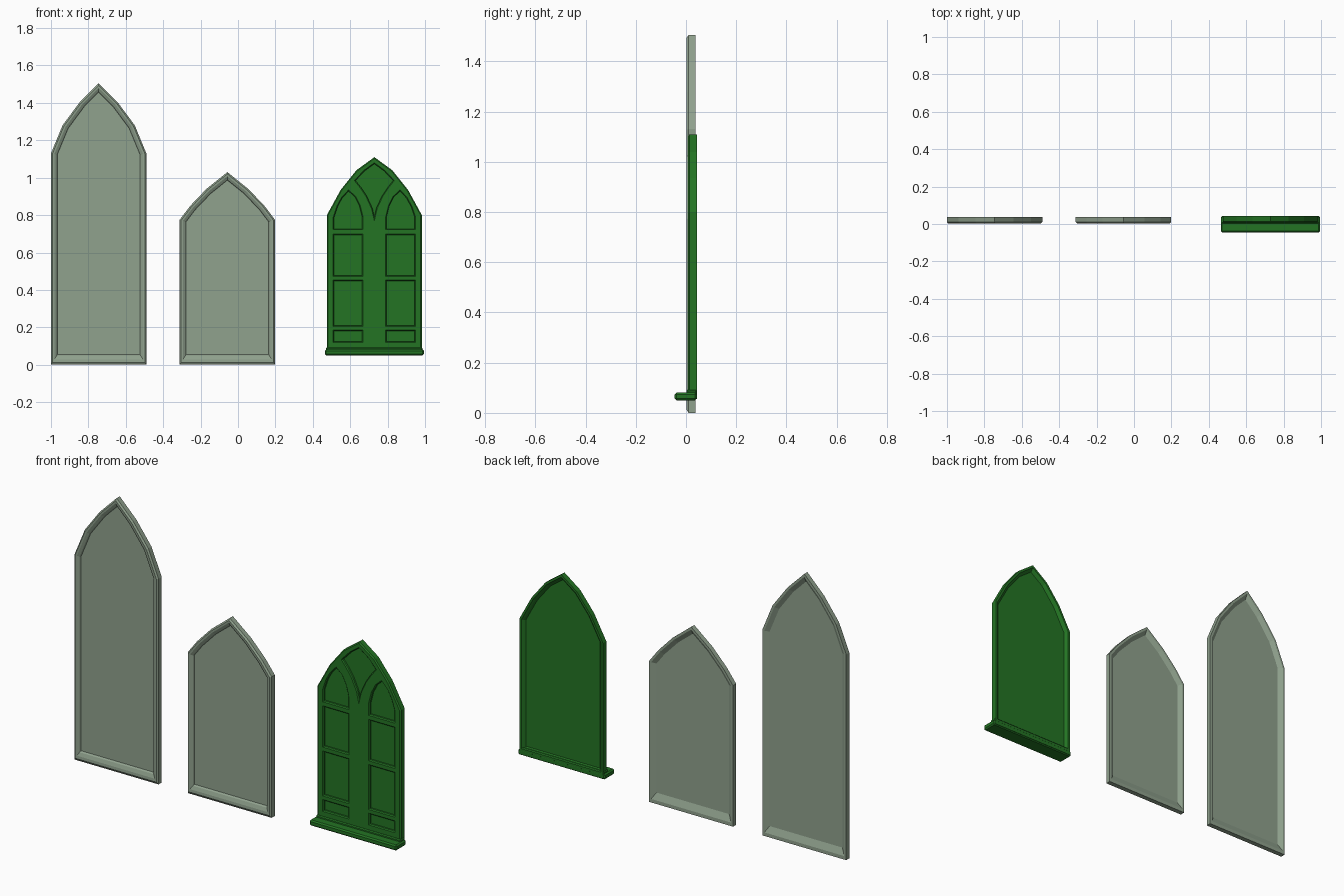
import bpy, bmesh
from mathutils import Vector

if "Cube" in bpy.data.objects:
    bpy.data.objects.remove(bpy.data.objects["Cube"], do_unlink=True)


def material(name, rgb):
    m = bpy.data.materials.new(name)
    m.use_nodes = True
    m.diffuse_color = (*rgb, 1)
    m.node_tree.nodes["Principled BSDF"].inputs["Base Color"].default_value = (*rgb, 1)
    return m


def mirrored(half):
    """Close a right-hand half outline with its mirror image."""
    return half + [(-x, z) for x, z in reversed(half) if x]


def flipped(loop):
    return [(-x, z) for x, z in reversed(loop)]


def inset(loop, d, sill=1.0):
    """Move each edge inward by d; the bottom edge moves sill times as far."""
    pts = [Vector(p) for p in loop]
    low = min(p.y for p in pts) + 0.001
    lines = []
    for i, a in enumerate(pts):
        b = pts[(i + 1) % len(pts)]
        e = (b - a).normalized()
        n = Vector((-e.y, e.x))
        step = d * sill if a.y < low and b.y < low else d
        lines.append((n, n.dot(a) + step))
    out = []
    for i in range(len(pts)):
        (n, c), (m, k) = lines[i - 1], lines[i]
        det = n.x * m.y - n.y * m.x
        out.append(((c * m.y - k * n.y) / det, (n.x * k - m.x * c) / det))
    return out


def skin(bm, loop, profile, sill=1.0):
    """Join inset copies of a loop along a profile of (inset, depth)."""
    rings = [[bm.verts.new((x, y, z)) for x, z in inset(loop, d, sill)] for d, y in profile]
    n = len(loop)
    for a, b in zip(rings, rings[1:]):
        for i in range(n):
            j = (i + 1) % n
            bm.faces.new((a[i], a[j], b[j], b[i]))
    return rings


def finish(bm, name, mat, x):
    bmesh.ops.recalc_face_normals(bm, faces=bm.faces[:])
    me = bpy.data.meshes.new(name)
    bm.to_mesh(me)
    bm.free()
    ob = bpy.data.objects.new(name, me)
    ob.location.x = x
    me.materials.append(mat)
    bpy.context.collection.objects.link(ob)
    return ob


def box(name, mat, x, half_width, y0, y1, z0, z1, bevel):
    bm = bmesh.new()
    bmesh.ops.create_cube(bm, size=1)
    for v in bm.verts:
        v.co = (v.co.x * 2 * half_width, y0 + (v.co.y + 0.5) * (y1 - y0),
                z0 + (v.co.z + 0.5) * (z1 - z0))
    bmesh.ops.bevel(bm, geom=bm.edges[:], offset=bevel, segments=1, affect='EDGES')
    return finish(bm, name, mat, x)


grey = material("pale grey green", (0.28, 0.36, 0.27))
green = material("deep green", (0.017, 0.175, 0.017))

# Two plain pointed windows: moulded frame with a recessed pane
FRAME = [(0.034, 0.018), (0.030, 0.010), (0.018, 0.003), (0.008, 0.002),
         (0, 0.010), (0, 0.037), (0.012, 0.037), (0.034, 0.022)]


def plain_window(name, x, half):
    bm = bmesh.new()
    rings = skin(bm, mirrored(half), FRAME, sill=1.6)
    bm.faces.new(rings[0])
    bm.faces.new(rings[-1])
    finish(bm, name, grey, x)


plain_window("tall_window", -0.745,
             [(0.255, 0), (0.255, 1.13), (0.193, 1.28), (0.102, 1.403), (0, 1.505)])
plain_window("short_window", -0.057,
             [(0.255, 0), (0.255, 0.775), (0.198, 0.85), (0.112, 0.94), (0, 1.03)])

# Panels of the tracery window
panels = [[(0.06, a), (0.22, a), (0.22, b), (0.06, b)]
          for a, b in ((0.12, 0.185), (0.205, 0.452), (0.473, 0.70))]
panels.append([(0.06, 0.722), (0.22, 0.722), (0.22, 0.79), (0.20, 0.85), (0.175, 0.895),
               (0.138, 0.935), (0.10, 0.90), (0.075, 0.85), (0.06, 0.79)])
panels += [flipped(p) for p in panels]
panels.append(mirrored([(0, 0.77), (0.015, 0.835), (0.045, 0.90), (0.075, 0.945),
                        (0.107, 0.985), (0.055, 1.04), (0, 1.08)]))

# Tracery front with bevelled openings, outer wall and recessed back
bm = bmesh.new()
outline = mirrored([(0.254, 0.055), (0.254, 0.80), (0.18, 0.935), (0.096, 1.04), (0, 1.11)])
rims = skin(bm, outline, [(0.006, 0.008), (0, 0.014), (0, 0.043), (0.012, 0.043),
                          (0.02, 0.036), (0.028, 0.027)], sill=1.6)
bm.faces.new(rims[-1])
borders = [rims[0]]
for p in panels:
    rings = skin(bm, p, [(0, 0.008), (0.005, 0.013), (0.005, 0.023)])
    bm.faces.new(rings[-1])
    borders.append(rings[0])
edges = [bm.edges.get((r[i - 1], r[i])) for r in borders for i in range(len(r))]
bmesh.ops.triangle_fill(bm, use_beauty=True, edges=edges, normal=(0, -1, 0))
finish(bm, "tracery_window", green, 0.729)

# Sill with a narrow collar above it
box("window_sill", green, 0.729, 0.265, -0.045, 0.043, 0.05, 0.081, 0.007)
box("sill_collar", green, 0.729, 0.258, 0.002, 0.043, 0.07, 0.093, 0.005)
